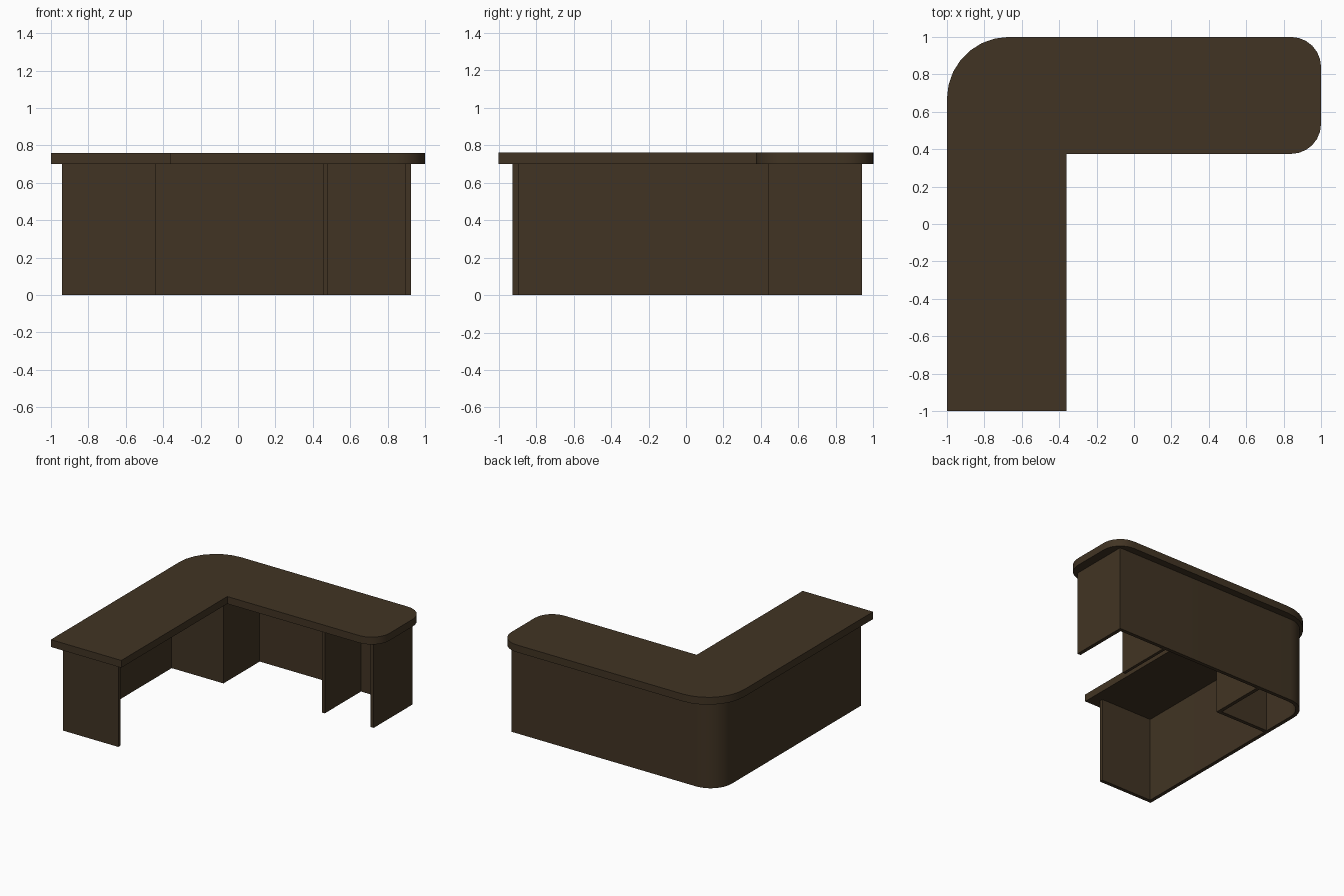
import bpy, bmesh, math

if "Cube" in bpy.data.objects:
    bpy.data.objects.remove(bpy.data.objects["Cube"])

wood = bpy.data.materials.new("dark brown wood")
wood.diffuse_color = (0.053, 0.034, 0.017, 1)
wood.use_nodes = True
wood.node_tree.nodes["Principled BSDF"].inputs["Base Color"].default_value = wood.diffuse_color


def arc(cx, cy, r, start, end, steps):
    """Points on a circular corner, angles in degrees."""
    pts = []
    for i in range(steps + 1):
        a = math.radians(start + (end - start) * i / steps)
        pts.append((cx + r * math.cos(a), cy + r * math.sin(a)))
    return pts


def extrude(name, outline, z0, z1):
    """Flat outline raised into a solid slab."""
    bm = bmesh.new()
    face = bm.faces.new([bm.verts.new((x, y, z0)) for x, y in outline])
    new = bmesh.ops.extrude_face_region(bm, geom=[face])["geom"]
    bmesh.ops.translate(bm, vec=(0, 0, z1 - z0),
                        verts=[v for v in new if isinstance(v, bmesh.types.BMVert)])
    bmesh.ops.recalc_face_normals(bm, faces=bm.faces)
    mesh = bpy.data.meshes.new(name)
    bm.to_mesh(mesh)
    bm.free()
    mesh.materials.append(wood)
    obj = bpy.data.objects.new(name, mesh)
    bpy.context.collection.objects.link(obj)
    bpy.ops.object.select_all(action='DESELECT')
    obj.select_set(True)
    bpy.context.view_layer.objects.active = obj
    bpy.ops.object.shade_smooth_by_angle(angle=math.radians(30))
    return obj


def panel(name, x0, x1, y0, y1):
    return extrude(name, [(x0, y0), (x1, y0), (x1, y1), (x0, y1)], 0, H)


H, TOP = 0.70, 0.76   # underside and upper face of the worktop
T = 0.03              # panel thickness

# L-shaped worktop with rounded corners
extrude("worktop",
        [(-1, -1), (-0.36, -1), (-0.36, 0.375)]
        + arc(0.84, 0.535, 0.16, -90, 0, 6)
        + arc(0.84, 0.84, 0.16, 0, 90, 6)
        + arc(-0.67, 0.67, 0.33, 90, 180, 7), H, TOP)

# Outer modesty wall wrapping the back and left sides
r = 0.19
cx, cy = -0.94 + r, 0.94 - r
extrude("outer_wall",
        [(0.925, 0.94)] + arc(cx, cy, r, 90, 180, 8) + [(-0.94, -0.925)]
        + [(-0.94 + T, -0.925)] + arc(cx, cy, r - T, 180, 90, 8)
        + [(0.925, 0.94 - T)], 0, H)

# End panels and the inner divider
panel("left_wing_end_panel", -0.94 + T, -0.44, -0.925, -0.895)
panel("right_wing_end_panel", 0.895, 0.925, 0.44, 0.94 - T)
panel("divider_panel", 0.455, 0.48, 0.44, 0.94 - T)

# Two panels boxing in the corner
panel("corner_front_panel", -0.94 + T, -0.44, 0.44, 0.44 + T)
panel("corner_side_panel", -0.44 - T, -0.44, 0.44 + T, 0.94 - T)
